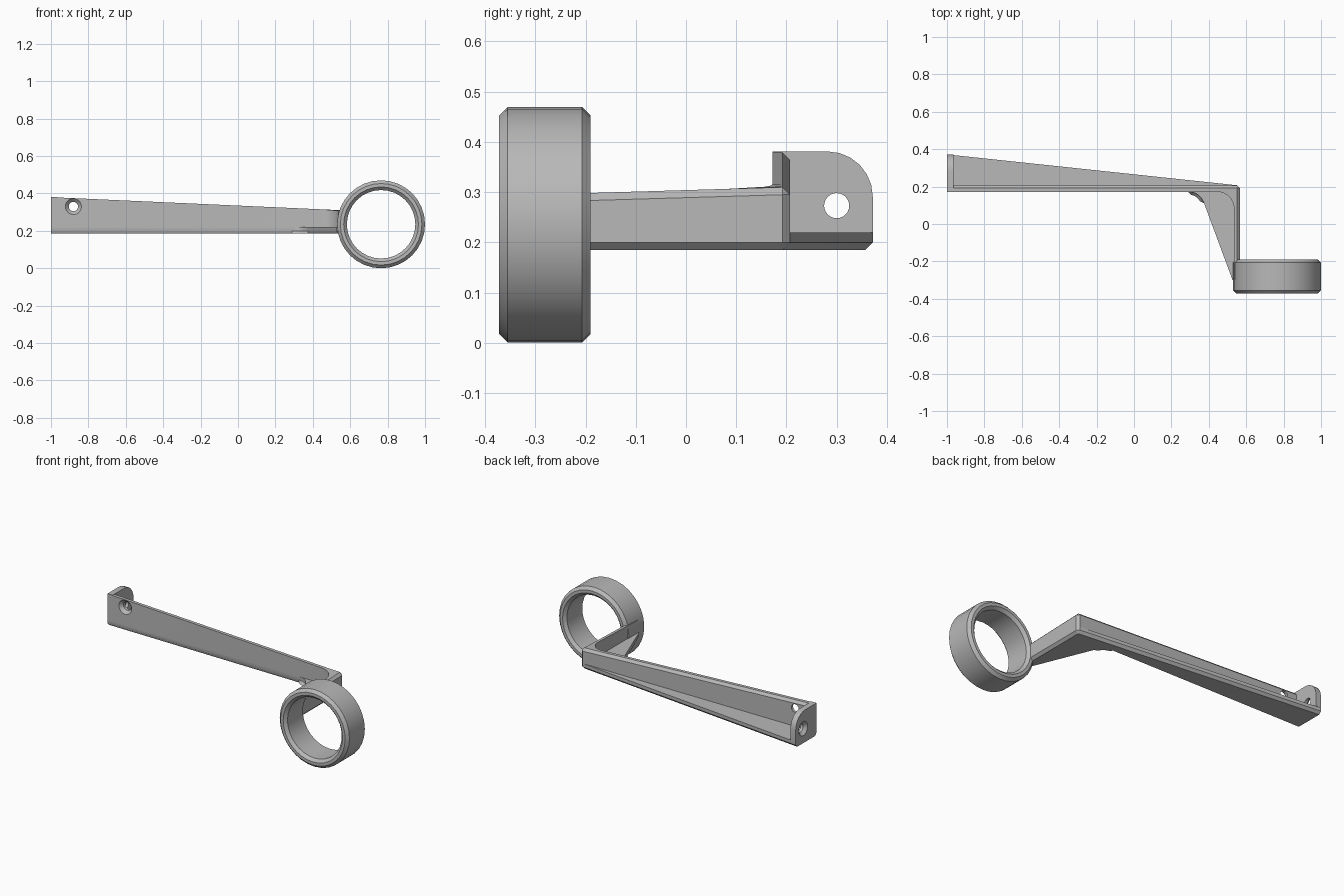
import bpy, bmesh, math
from mathutils import Vector, Matrix

if "Cube" in bpy.data.objects:
    bpy.data.objects.remove(bpy.data.objects["Cube"])

GREY = (0.48, 0.48, 0.48, 1)
mat = bpy.data.materials.new("plain grey")
mat.use_nodes = True
mat.diffuse_color = GREY
mat.node_tree.nodes["Principled BSDF"].inputs["Base Color"].default_value = GREY

FRONT, BACK, SIDE = 0.172, 0.207, 0.567    # wall planes
BASE, FLOOR = 0.185, 0.22                  # floor plate heights
CH = 0.015                                 # chamfer size


def finish(name, bm):
    bmesh.ops.recalc_face_normals(bm, faces=bm.faces)
    mesh = bpy.data.meshes.new(name)
    bm.to_mesh(mesh)
    bm.free()
    mesh.materials.append(mat)
    ob = bpy.data.objects.new(name, mesh)
    bpy.context.collection.objects.link(ob)
    return ob


def smooth(ob):
    bpy.ops.object.select_all(action='DESELECT')
    ob.select_set(True)
    bpy.context.view_layer.objects.active = ob
    bpy.ops.object.shade_smooth_by_angle(angle=math.radians(30))


def skin(bm, rings, closed=False):
    """Join equal closed rings of points into a tube, capped unless closed."""
    rows = [[bm.verts.new(p) for p in ring] for ring in rings]
    n = len(rows[0])
    for k in range(len(rows) if closed else len(rows) - 1):
        a, b = rows[k], rows[(k + 1) % len(rows)]
        for i in range(n):
            j = (i + 1) % n
            bm.faces.new((a[i], a[j], b[j], b[i]))
    if not closed:
        bm.faces.new(rows[0])
        bm.faces.new(rows[-1])


def lathe(name, profile, centre, turn, segments, closed):
    """Revolve (radius, height) points about z, then turn and place."""
    bm = bmesh.new()
    rings = []
    for r, h in profile:
        angles = [2 * math.pi * i / segments for i in range(segments)]
        rings.append([(r * math.cos(a), r * math.sin(a), h) for a in angles])
    skin(bm, rings, closed)
    bm.transform(Matrix.Translation(centre) @ turn)
    return finish(name, bm)


def drill(ob, centre, turn):
    """Countersunk screw hole, wide at the given point."""
    profile = [(0.058, -0.015), (0.043, 0), (0.025, 0.018), (0.025, 0.08)]
    cutter = lathe("hole_cutter", profile, centre, turn, 24, False)
    cutter.hide_render = True
    mod = ob.modifiers.new("hole", 'BOOLEAN')
    mod.operation, mod.solver, mod.object = 'DIFFERENCE', 'EXACT', cutter
    bpy.context.view_layer.objects.active = ob
    bpy.ops.object.modifier_apply(modifier=mod.name)
    bpy.data.objects.remove(cutter)


TO_BACK = Matrix.Rotation(math.radians(-90), 4, 'X')
TO_LEFT = Matrix.Rotation(math.radians(90), 4, 'Y')

# Floor plate: tapered ledge behind the long arm, gusset inside the corner
a, b, c = Vector((0.29, FRONT)), Vector((0.352, FRONT)), Vector((0.375, 0.11))
curve = [a * (1 - t) ** 2 + b * 2 * t * (1 - t) + c * t * t
         for t in (i / 6 for i in range(7))]
plan = [(-1, FRONT)] + [tuple(p) for p in curve]
plan += [(0.527, -0.3), (SIDE, -0.3), (SIDE, BACK - CH), (SIDE - CH, BACK), (-1, 0.372)]
bm = bmesh.new()
skin(bm, [[(x, y, z) for x, y in plan] for z in (BASE, FLOOR)])
low = [e for e in bm.edges
       if all(v.co.z < BASE + 0.001 for v in e.verts)
       and not all(v.co.x < -0.99 for v in e.verts)]
bmesh.ops.bevel(bm, geom=low, offset=CH, segments=1, affect='EDGES')
smooth(finish("floor_plate", bm))

# Upright wall: long arm, filleted corner, short arm to the ring
def section(inner, outer, inset, top):
    (ix, iy), (ox, oy), (dx, dy) = inner, outer, inset
    return [(ix, iy, FLOOR), (ox, oy, FLOOR), (ox, oy, top - CH),
            (ox + dx, oy + dy, top), (ix, iy, top)]


def long_section(inner, x):
    return section(inner, (x, BACK), (0, -CH), 0.38 - 0.045 * (x + 1))


def short_section(inner, y):
    return section(inner, (SIDE, y), (-CH, 0), 0.304 + 0.03 * y)


R = 0.09
cx, cy = 0.535 - R, FRONT - R
stations = [long_section((-0.965, FRONT), -0.965)]
for i in range(8):
    t = math.radians(90 * (1 - i / 7))
    inner = (cx + R * math.cos(t), cy + R * math.sin(t))
    if i < 4:
        stations.append(long_section(inner, cx + (SIDE - CH - cx) * i / 3))
    else:
        stations.append(short_section(inner, cy + (BACK - CH - cy) * (7 - i) / 3))
stations.append(short_section((0.535, -0.3), -0.3))
bm = bmesh.new()
skin(bm, stations)
wall = finish("arm_wall", bm)
drill(wall, (-0.88, FRONT, 0.33), TO_BACK)
smooth(wall)

# End plate with one rounded corner
outline = [(FRONT, FLOOR), (0.372, FLOOR)]
for i in range(7):
    t = math.radians(15 * i)
    outline.append((0.282 + R * math.cos(t), 0.291 + R * math.sin(t)))
outline.append((FRONT, 0.381))
bm = bmesh.new()
skin(bm, [[(x, y, z) for y, z in outline] for x in (-1, -0.965)])
plate = finish("end_plate", bm)
drill(plate, (-1, 0.3, 0.273), TO_LEFT)
smooth(plate)

# Holder ring, chamfered on every rim
r_out, r_in, half, bevel = 0.235, 0.183, 0.091, 0.017
ring = [(r_out, half - bevel), (r_out - bevel, half), (r_in + bevel, half), (r_in, half - bevel)]
ring += [(r, -h) for r, h in reversed(ring)]
smooth(lathe("holder_ring", ring, (0.765, -0.281, r_out), TO_BACK, 32, True))
